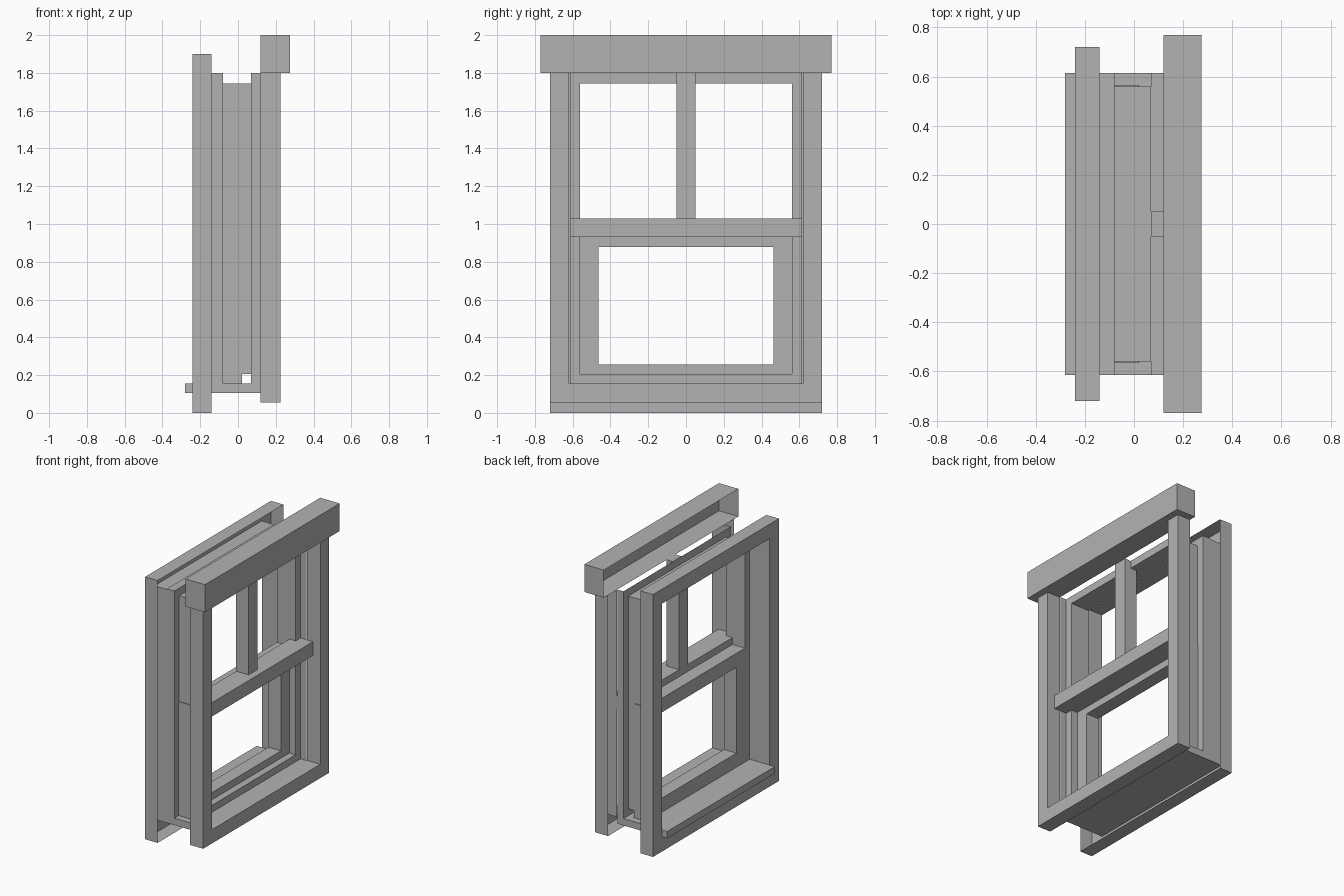
import bpy
import bmesh

cube = bpy.data.objects.get("Cube")
if cube:
    bpy.data.objects.remove(cube, do_unlink=True)

GREY = (0.448, 0.448, 0.448, 1.0)
paint = bpy.data.materials.new("grey_paint")
paint.use_nodes = True
paint.diffuse_color = GREY
paint.node_tree.nodes["Principled BSDF"].inputs["Base Color"].default_value = GREY


def finish(name, bm):
    bmesh.ops.recalc_face_normals(bm, faces=bm.faces[:])
    mesh = bpy.data.meshes.new(name)
    bm.to_mesh(mesh)
    bm.free()
    mesh.materials.append(paint)
    obj = bpy.data.objects.new(name, mesh)
    bpy.context.collection.objects.link(obj)
    return obj


def box(name, x, half_y, z, open_back=False):
    """Box centred on y; open_back leaves out the face against the wall."""
    bm = bmesh.new()
    bmesh.ops.create_cube(bm, size=1)
    for v in bm.verts:
        v.co.x = x[1] if v.co.x > 0 else x[0]
        v.co.y *= 2 * half_y
        v.co.z = z[1] if v.co.z > 0 else z[0]
    finish(name, bm) if not open_back else None
    if open_back:
        back = [f for f in bm.faces if all(abs(v.co.x - x[0]) < 1e-5 for v in f.verts)]
        bmesh.ops.delete(bm, geom=back, context="FACES")
        finish(name, bm)


def frame(name, half_y, z, profile, closed_profile=False, has_top=True, skip=None):
    """Sweep a profile of (x, inset) points round a rectangle in the y-z plane."""
    bm = bmesh.new()
    rows = []
    for side, top in ((-1, 1), (-1, 0), (1, 0), (1, 1)):
        row = []
        for x, inset in profile:
            height = z[0] + inset
            if top:
                height = z[1] - inset if has_top else z[1]
            row.append(bm.verts.new((x, side * (half_y - inset), height)))
        rows.append(row)
    spans = len(profile) if closed_profile else len(profile) - 1
    for i in range(4 if has_top else 3):
        a, b = rows[i], rows[(i + 1) % 4]
        for j in range(spans):
            k = (j + 1) % len(profile)
            bm.faces.new((a[j], a[k], b[k], b[j]))
    if skip:
        gone = [f for f in bm.faces if skip(f.calc_center_median())]
        bmesh.ops.delete(bm, geom=gone, context="FACES")
    finish(name, bm)


# Casings on both wall sides, open where they meet the wall
frame("inner_casing", 0.72, (0, 1.9),
      [(-0.14, 0), (-0.24, 0), (-0.24, 0.105), (-0.14, 0.105)])
frame("outer_casing", 0.72, (0.055, 1.8),
      [(0.12, 0), (0.225, 0), (0.225, 0.1), (0.12, 0.1)], has_top=False)
box("header", (0.12, 0.275), 0.77, (1.8, 2.0), open_back=True)

# Jamb lining with its raised stop, open at the head on the outer edge
frame("jamb_lining", 0.615, (0.15, 1.8),
      [(-0.14, 0), (-0.08, 0), (-0.08, 0.055), (0.07, 0.055), (0.07, 0), (0.12, 0)],
      skip=lambda c: c.x > 0.08 and c.z > 1.7)
box("sill", (-0.28, 0.12), 0.615, (0.105, 0.155))

# Lower sash
frame("lower_sash", 0.565, (0.155, 0.98),
      [(-0.08, 0), (0.02, 0), (0.02, 0.102), (-0.08, 0.102)], closed_profile=True)

# Upper sash bars
box("meeting_rail", (0.07, 0.17), 0.615, (0.93, 1.03))
box("meeting_rail_back", (0.02, 0.07), 0.56, (0.93, 1.03))
box("mullion", (0.02, 0.12), 0.05, (1.03, 1.745))
box("mullion_top", (0.07, 0.12), 0.05, (1.745, 1.8))
